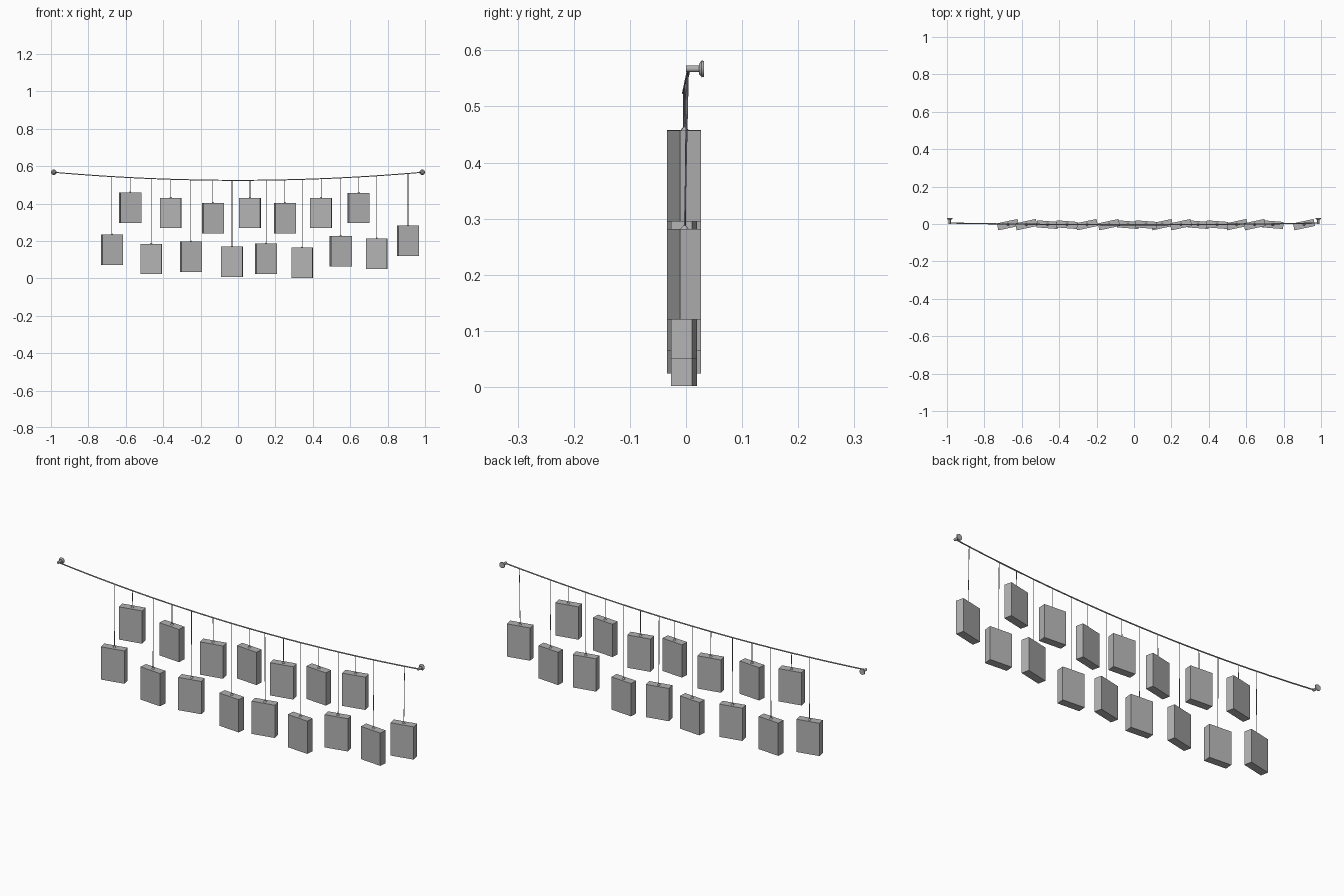
import bpy, math
from mathutils import Vector

if "Cube" in bpy.data.objects:
    bpy.data.objects.remove(bpy.data.objects["Cube"])

grey = bpy.data.materials.new("plain_grey")
grey.use_nodes = True
GREY = (0.45, 0.45, 0.45, 1)
grey.diffuse_color = GREY
grey.node_tree.nodes["Principled BSDF"].inputs["Base Color"].default_value = GREY

END_X, END_Z, SAG = 0.985, 0.567, 0.043
WIDTH, DEPTH, HEIGHT = 0.113, 0.038, 0.162


def finish(obj, name):
    obj.name = name
    obj.data.materials.append(grey)
    return obj


def cord_point(x):
    t = (x / END_X) ** 2
    return Vector((x, -0.004 + 0.009 * t, END_Z - SAG * (1 - t)))


def tube(name, points, radius):
    curve = bpy.data.curves.new(name, "CURVE")
    curve.dimensions = "3D"
    curve.bevel_depth = radius
    curve.bevel_resolution = 1
    curve.use_fill_caps = True
    spline = curve.splines.new("POLY")
    spline.points.add(len(points) - 1)
    for p, co in zip(spline.points, points):
        p.co = (*co, 1)
    obj = bpy.data.objects.new(name, curve)
    bpy.context.collection.objects.link(obj)
    return finish(obj, name)


def cone(name, r1, r2, start, end):
    # frustum between two points, the first radius at the start
    start, end = Vector(start), Vector(end)
    axis = end - start
    bpy.ops.mesh.primitive_cone_add(
        vertices=20, radius1=r1, radius2=r2, depth=axis.length,
        location=(start + end) / 2, rotation=axis.to_track_quat("Z", "Y").to_euler())
    bpy.ops.object.shade_smooth_by_angle(angle=math.radians(35))
    return finish(bpy.context.object, name)


# sagging main cord
tube("main_cord", [cord_point(END_X * (i / 20 - 1)) for i in range(41)], 0.003)

# wall knobs at both ends: stem, flare and back plate
for side, x in (("left", END_X), ("right", -END_X)):
    cone(side + "_knob_stem", 0.006, 0.006, (x, 0, END_Z), (x, 0.024, END_Z))
    cone(side + "_knob_flare", 0.009, 0.015, (x, 0.023, END_Z), (x, 0.028, END_Z))
    cone(side + "_knob_plate", 0.015, 0.014, (x, 0.028, END_Z), (x, 0.032, END_Z))

# hanging cards: x and top height, turned in alternating pairs
cards = [(-0.674, 0.234), (-0.576, 0.458), (-0.463, 0.184), (-0.359, 0.430),
         (-0.252, 0.196), (-0.134, 0.403), (-0.032, 0.170), (0.064, 0.430),
         (0.150, 0.186), (0.251, 0.403), (0.343, 0.164), (0.444, 0.430),
         (0.549, 0.226), (0.645, 0.457), (0.742, 0.212), (0.909, 0.282)]
for i, (x, top) in enumerate(cards):
    turned = i % 4 < 2 or i == len(cards) - 1
    bpy.ops.mesh.primitive_cube_add(
        size=1, location=(x, -0.0035, top - HEIGHT / 2),
        rotation=(0, 0, math.radians(12 if turned else -4.5)))
    bpy.context.object.scale = (WIDTH, DEPTH, HEIGHT)
    finish(bpy.context.object, f"card_{i + 1}")
    cone(f"card_knot_{i + 1}", 0.007, 0.002, (x, -0.0025, top), (x, -0.0025, top + 0.006))
    tube(f"hanging_string_{i + 1}", [cord_point(x), (x, -0.0025, top)], 0.0015)
